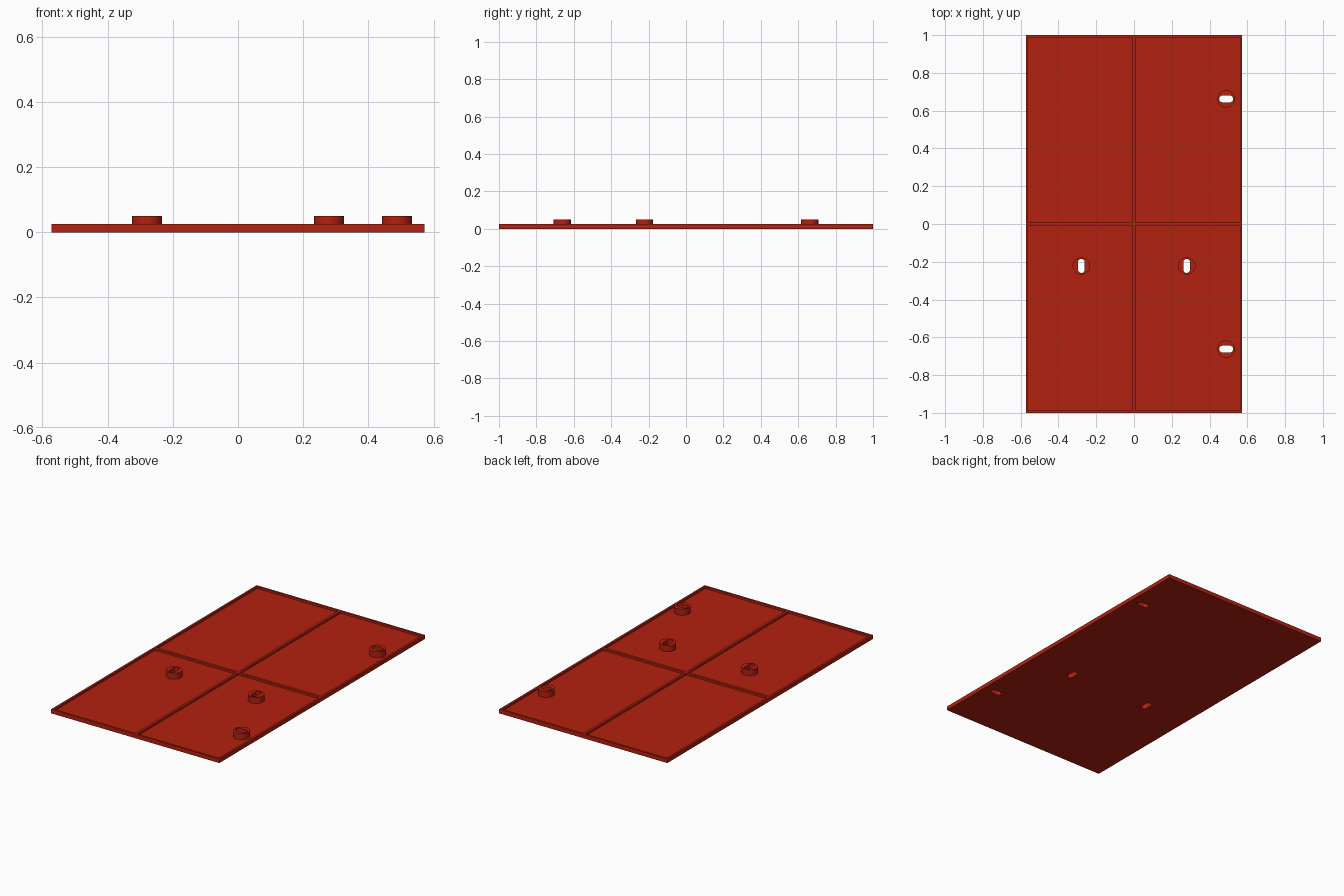
import bpy
import bmesh
from math import cos, sin, pi
from mathutils import Vector

cube = bpy.data.objects.get("Cube")
if cube:
    bpy.data.objects.remove(cube, do_unlink=True)

red = bpy.data.materials.new("brick red")
red.use_nodes = True
red.diffuse_color = (0.45, 0.015, 0.005, 1)
red.node_tree.nodes["Principled BSDF"].inputs["Base Color"].default_value = red.diffuse_color

HALF_X, HALF_Y = 0.573, 1.0
FLOOR, RIM_TOP, BOSS_TOP = 0.0125, 0.025, 0.05
RIM, RIB = 0.0125, 0.008
# Boss centre and whether its slot runs along x
BOSSES = [(0.488, 0.662, True), (0.488, -0.662, True),
          (-0.279, -0.222, False), (0.279, -0.222, False)]


def prism(name, outline, z0, z1):
    """Extrude a flat outline between two heights."""
    bm = bmesh.new()
    face = bm.faces.new([bm.verts.new((x, y, z0)) for x, y in outline])
    top = bmesh.ops.extrude_face_region(bm, geom=[face])["geom"]
    verts = [v for v in top if isinstance(v, bmesh.types.BMVert)]
    bmesh.ops.translate(bm, vec=Vector((0, 0, z1 - z0)), verts=verts)
    bmesh.ops.recalc_face_normals(bm, faces=bm.faces)
    mesh = bpy.data.meshes.new(name)
    bm.to_mesh(mesh)
    bm.free()
    mesh.materials.append(red)
    obj = bpy.data.objects.new(name, mesh)
    bpy.context.collection.objects.link(obj)
    return obj


def rect(x0, x1, y0, y1):
    return [(x0, y0), (x1, y0), (x1, y1), (x0, y1)]


def circle(cx, cy, r, n=48):
    return [(cx + r * cos(2 * pi * i / n), cy + r * sin(2 * pi * i / n)) for i in range(n)]


def slot(cx, cy, along_x, r=0.018, reach=0.019, n=12):
    """Rounded slot outline made of two half circles."""
    pts = []
    for side in (1, -1):
        for i in range(n + 1):
            a = -pi / 2 + pi * i / n
            u, v = side * (reach + r * cos(a)), side * r * sin(a)
            pts.append((cx + u, cy + v) if along_x else (cx - v, cy + u))
    return pts


def combine(target, tool, operation):
    """Apply a boolean and discard the tool."""
    tool.hide_render = True
    mod = target.modifiers.new("boolean", 'BOOLEAN')
    mod.object, mod.operation, mod.solver = tool, operation, 'EXACT'
    bpy.context.view_layer.objects.active = target
    bpy.ops.object.modifier_apply(modifier=mod.name)
    bpy.data.objects.remove(tool, do_unlink=True)


# Tray with four shallow pockets, leaving the rim and the crossing ribs
panel = prism("ribbed_panel", rect(-HALF_X, HALF_X, -HALF_Y, HALF_Y), 0, RIM_TOP)
for sx in (-1, 1):
    for sy in (-1, 1):
        xs = sorted((sx * RIB, sx * (HALF_X - RIM)))
        ys = sorted((sy * RIB, sy * (HALF_Y - RIM)))
        combine(panel, prism("pocket", rect(*xs, *ys), FLOOR, 0.1), 'DIFFERENCE')

# Round bosses, each slotted through the panel
for x, y, along_x in BOSSES:
    combine(panel, prism("boss", circle(x, y, 0.046), FLOOR / 2, BOSS_TOP), 'UNION')
    combine(panel, prism("slot", slot(x, y, along_x), -0.1, 0.1), 'DIFFERENCE')

bpy.ops.object.select_all(action='DESELECT')
panel.select_set(True)
bpy.context.view_layer.objects.active = panel
bpy.ops.object.shade_smooth_by_angle(angle=pi / 6)
